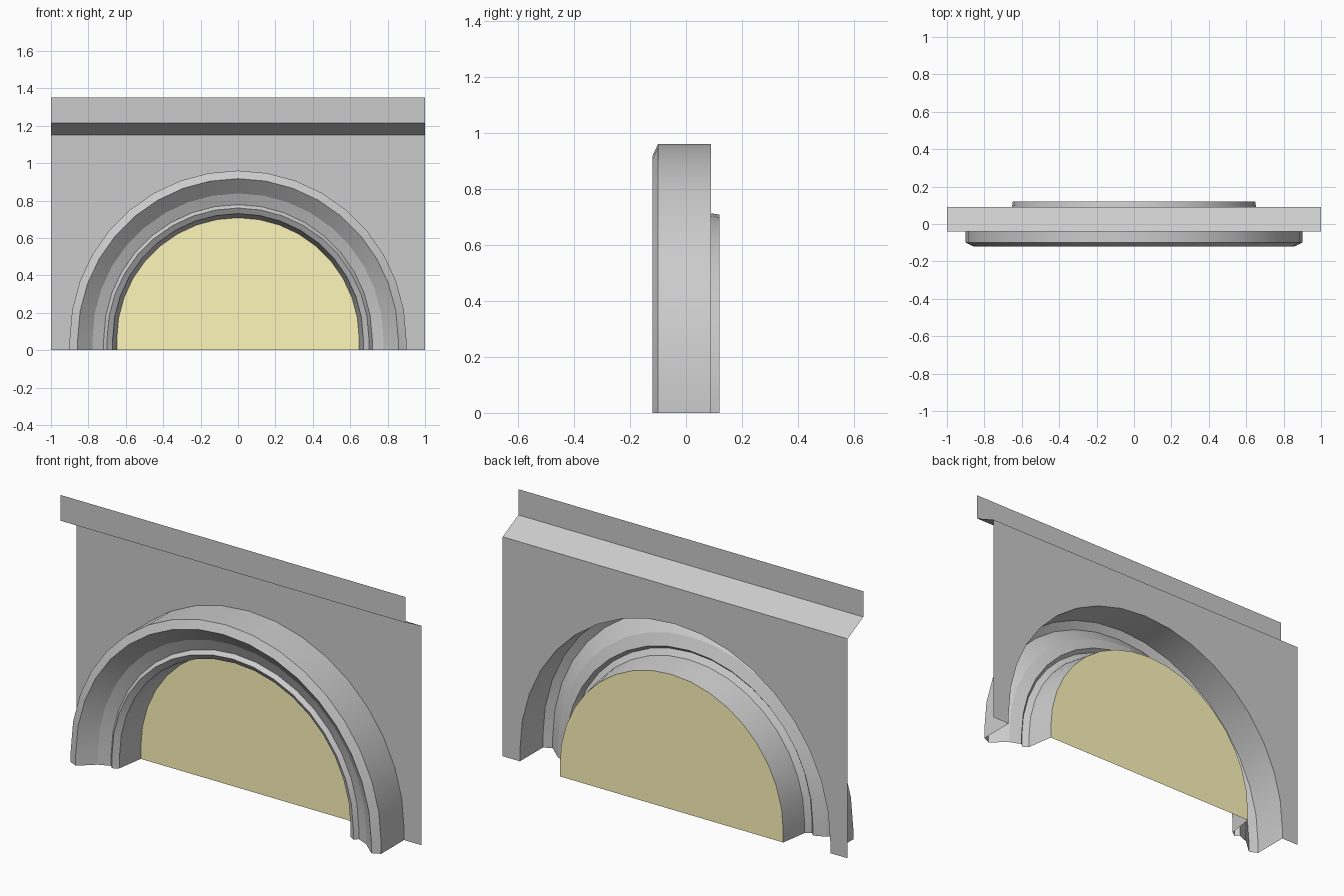
import bpy, bmesh, math

if "Cube" in bpy.data.objects:
    bpy.data.objects.remove(bpy.data.objects["Cube"])

SEGMENTS = 18
SPRING_Z = 0.06   # short straight legs below the round part


def arch(radius):
    """Left-to-right stilted arch as (x, z) points."""
    pts = [(-radius, 0.0)]
    for i in range(SEGMENTS + 1):
        a = math.pi * (1 - i / SEGMENTS)
        pts.append((radius * math.cos(a), SPRING_Z + radius * math.sin(a)))
    pts.append((radius, 0.0))
    return pts


def make_object(name, verts, faces):
    mesh = bpy.data.meshes.new(name)
    mesh.from_pydata(verts, [], faces)
    mesh.update()
    obj = bpy.data.objects.new(name, mesh)
    bpy.context.collection.objects.link(obj)
    return obj


# Wall sheet with the arched opening, underside slope and upper fascia
outline = [(-1, 0)] + arch(0.90) + [(1, 0), (1, 1.15), (-1, 1.15)]
verts = [(x, 0.09, z) for x, z in outline]
n = len(verts)
verts += [(-1, -0.04, 1.215), (1, -0.04, 1.215), (-1, -0.04, 1.35), (1, -0.04, 1.35)]
make_object("wall", verts, [
    tuple(range(n)),
    (n - 1, n - 2, n + 1, n),
    (n, n + 1, n + 3, n + 2),
])

# Moulded arch surround: (radius, y) profile swept along the arch
profile = [(0.90, 0.09), (0.90, -0.10), (0.857, -0.12), (0.778, -0.05),
           (0.718, -0.025), (0.70, -0.045), (0.67, -0.025), (0.648, 0.12)]
rows = [[(x, y, z) for x, z in arch(r)] for r, y in profile]
count = len(rows[0])
faces = []
for j in range(len(profile) - 1):
    for i in range(count - 1):
        a, b = j * count + i, (j + 1) * count + i
        faces.append((a, b, b + 1, a + 1))
surround = make_object("arch_surround", [v for row in rows for v in row], faces)
bpy.context.view_layer.objects.active = surround
surround.select_set(True)
bpy.ops.object.shade_smooth_by_angle(angle=math.radians(15))

# Window pane closing the back of the surround
pane_pts = [(x, 0.12, z) for x, z in arch(0.648)]
pane = make_object("window_pane", pane_pts, [tuple(reversed(range(len(pane_pts))))])
pane.data.flip_normals()
glass = bpy.data.materials.new("pale_yellow_glass")
glass.diffuse_color = (1.0, 0.93, 0.5, 1.0)
glass.use_nodes = True
glass.node_tree.nodes["Principled BSDF"].inputs["Base Color"].default_value = glass.diffuse_color
pane.data.materials.append(glass)
